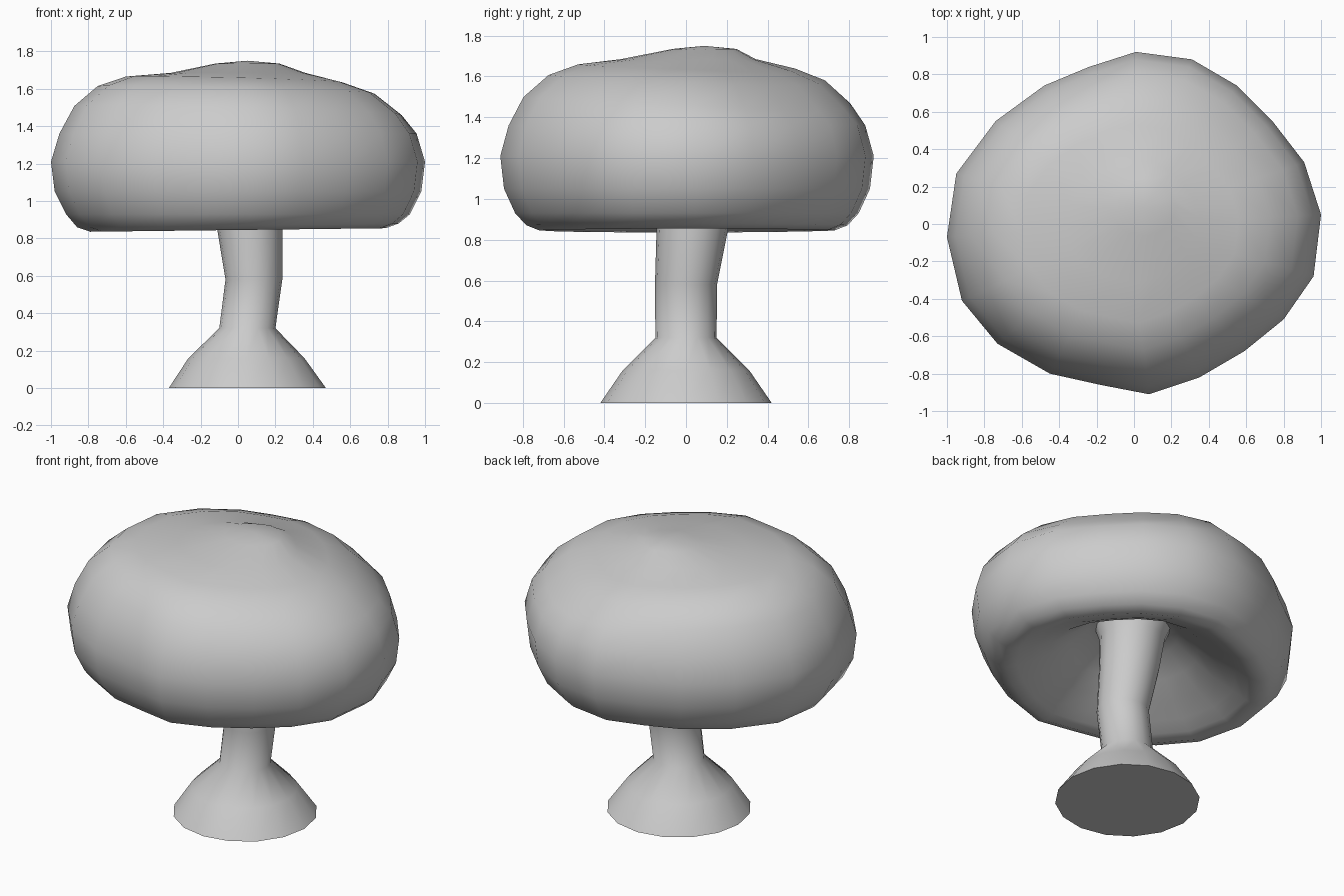
import bpy, bmesh, math

if "Cube" in bpy.data.objects:
    bpy.data.objects.remove(bpy.data.objects["Cube"])


def loft(name, rings, poke_end=False):
    """Skin a list of equal-length point rings, close both ends, shade smooth."""
    bm = bmesh.new()
    loops = [[bm.verts.new(p) for p in ring] for ring in rings]
    n = len(loops[0])
    for a, b in zip(loops, loops[1:]):
        for i in range(n):
            j = (i + 1) % n
            bm.faces.new((a[i], a[j], b[j], b[i]))
    bm.faces.new(list(reversed(loops[0])))
    end = bm.faces.new(loops[-1])
    if poke_end:
        centre = bmesh.ops.poke(bm, faces=[end])['verts'][0]
        centre.co.z += .015
    bmesh.ops.recalc_face_normals(bm, faces=bm.faces)
    mesh = bpy.data.meshes.new(name)
    bm.to_mesh(mesh)
    bm.free()
    obj = bpy.data.objects.new(name, mesh)
    bpy.context.collection.objects.link(obj)
    bpy.ops.object.select_all(action='DESELECT')
    obj.select_set(True)
    bpy.context.view_layer.objects.active = obj
    bpy.ops.object.shade_smooth_by_angle(angle=math.radians(75))
    return obj


# Cap: irregular outline seen from above, counter-clockwise
outline = [(1, .05), (.91, .33), (.74, .55), (.55, .74), (.31, .88), (.01, .92),
           (-.24, .84), (-.48, .74), (-.74, .55), (-.95, .27), (-1, -.07),
           (-.92, -.41), (-.73, -.64), (-.45, -.8), (-.18, -.86), (.08, -.91),
           (.35, -.82), (.59, -.68), (.8, -.51), (.96, -.28)]

# Cap section (scale, height, x shift, y shift): hollow, underside, rim, dome, crown
section = [(.19, 1.13, .05, .05), (.28, 1.11, .03, .03), (.40, 1.03, .01, .01),
           (.52, .955, 0, 0), (.64, .90, 0, 0), (.72, .865, 0, 0), (.79, .845, 0, 0),
           (.86, .87, 0, 0), (.92, .93, 0, 0), (.98, 1.05, 0, 0), (1, 1.21, 0, 0),
           (.955, 1.36, 0, 0), (.875, 1.485, 0, 0), (.74, 1.595, -.01, 0),
           (.58, 1.65, -.02, 0), (.36, 1.685, 0, .01), (.17, 1.735, .05, .09)]


def lean(x, y, z):
    """Dome leans lower at the right and back right; rim bottom lower at left."""
    if 1.4 < z < 1.67:
        return -.025 * x - .02 * y - .08 * x * max(y, 0)
    return .012 * x if z < .9 else 0


cap_rings = [[(x * s + dx, y * s + dy, z + lean(x * s, y * s, z)) for x, y in outline]
             for s, z, dx, dy in section]
loft("mushroom_cap", cap_rings, poke_end=True)

# Stem: flared foot and slightly bent stalk running into the cap (x, y, z, radius)
path = [(.05, 0, 0, .42), (.045, 0, .16, .31), (.05, 0, .32, .15),
        (.085, 0, .58, .152), (.063, .032, .86, .176), (.055, .05, 1.05, .19),
        (.05, .05, 1.13, .22)]
SIDES = 16
stem_rings = [[(x + r * math.cos(math.tau * i / SIDES),
                y + r * math.sin(math.tau * i / SIDES), z) for i in range(SIDES)]
              for x, y, z, r in path]
loft("mushroom_stem", stem_rings)
